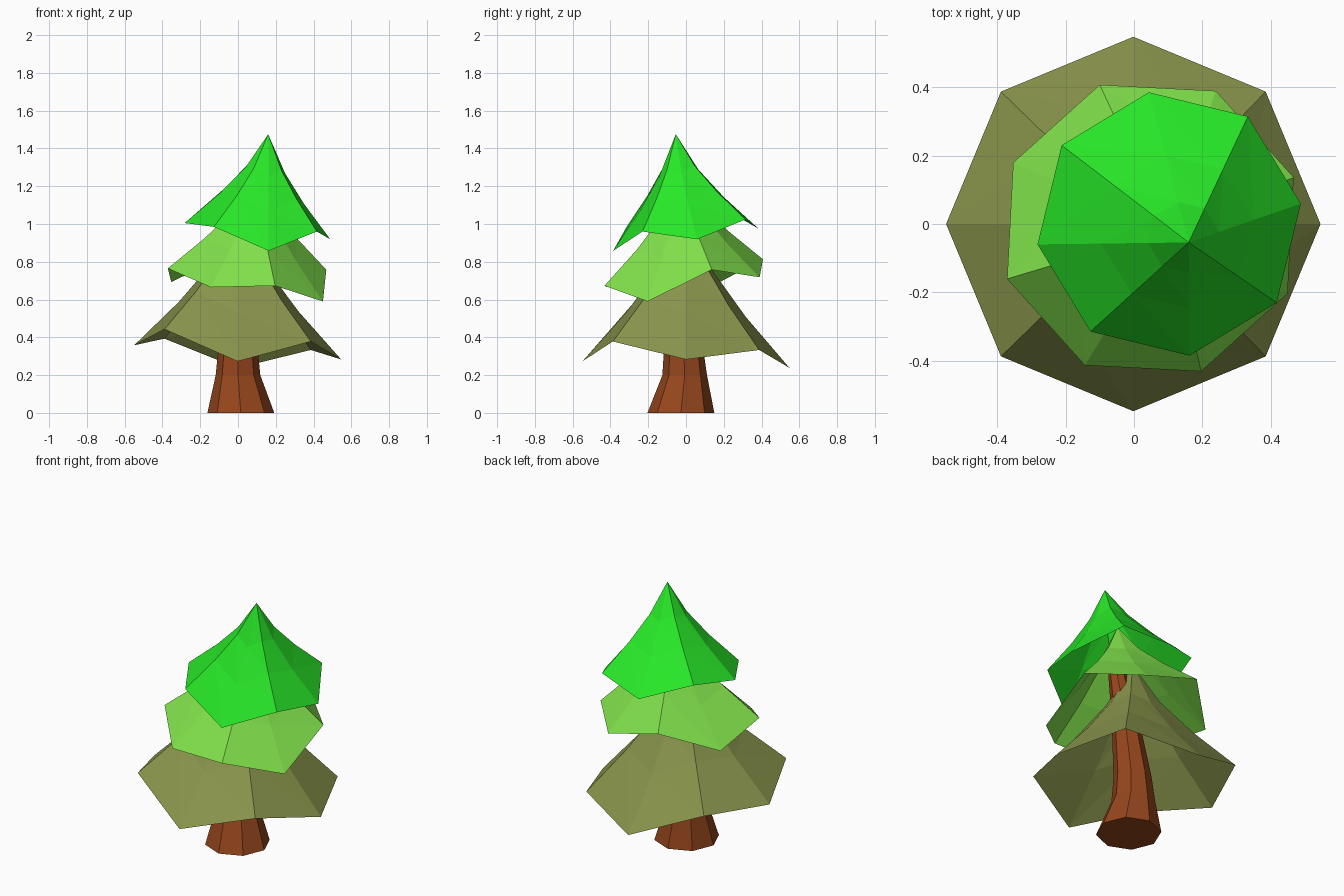
import bpy, bmesh
from math import cos, sin, radians, tau
from mathutils import Vector

cube = bpy.data.objects.get("Cube")
if cube:
    bpy.data.objects.remove(cube, do_unlink=True)


def make_material(name, rgb):
    mat = bpy.data.materials.new(name)
    mat.use_nodes = True
    color = (*rgb, 1)
    mat.diffuse_color = color
    for node in mat.node_tree.nodes:
        if node.type == "BSDF_PRINCIPLED":
            node.inputs["Base Color"].default_value = color
            node.inputs["Roughness"].default_value = 0.9
    return mat


def finish(bm, name, mat):
    mesh = bpy.data.meshes.new(name)
    bm.to_mesh(mesh)
    bm.free()
    mesh.materials.append(mat)
    obj = bpy.data.objects.new(name, mesh)
    bpy.context.collection.objects.link(obj)
    return obj


def bridge(bm, upper, lower):
    """Join two rings with faces that point outward."""
    count = len(upper)
    for i in range(count):
        j = (i + 1) % count
        bm.faces.new((upper[i], lower[i], lower[j], upper[j]))


# Concave bough profile: distance out from the apex, share of the drop
BOUGH_PROFILE = ((0.27, 0.37), (0.58, 0.665), (1, 1))


def foliage_tier(name, mat, center, radius, turn, apex, rim_heights):
    """Open, sagging cone with an uneven rim."""
    bm = bmesh.new()
    tip = Vector(apex)
    sides = len(rim_heights)
    rim = []
    for i, z in enumerate(rim_heights):
        a = radians(turn) + tau * i / sides
        rim.append(Vector((center[0] + radius * cos(a),
                           center[1] + radius * sin(a), z)))
    rings = []
    for out, drop in BOUGH_PROFILE:
        ring = []
        for p in rim:
            co = tip.lerp(p, out)
            co.z = tip.z + (p.z - tip.z) * drop
            ring.append(bm.verts.new(co))
        rings.append(ring)
    top = bm.verts.new(tip)
    for i in range(sides):
        bm.faces.new((top, rings[0][i], rings[0][(i + 1) % sides]))
    for upper, lower in zip(rings, rings[1:]):
        bridge(bm, upper, lower)
    bmesh.ops.triangulate(bm, faces=bm.faces[:], quad_method="FIXED")
    return finish(bm, name, mat)


def tapered_trunk(name, mat, stations, sides):
    """Leaning, flared trunk through (x, y, z, radius) stations."""
    bm = bmesh.new()
    rings = []
    for x, y, z, r in stations:
        rings.append([bm.verts.new((x + r * cos(tau * i / sides),
                                    y + r * sin(tau * i / sides), z))
                      for i in range(sides)])
    for lower, upper in zip(rings, rings[1:]):
        bridge(bm, upper, lower)
    bm.faces.new(rings[0][::-1])
    bm.faces.new(rings[-1])
    return finish(bm, name, mat)


bark = make_material("bark brown", (0.3, 0.061, 0.012))
olive = make_material("olive green", (0.248, 0.295, 0.071))
lime = make_material("lime green", (0.22, 0.76, 0.071))
bright = make_material("bright green", (0.021, 0.8, 0.021))

# Trunk, flared at the root and leaning toward the crown
tapered_trunk("trunk", bark, (
    (0.015, -0.027, 0, 0.177),
    (0, -0.007, 0.2, 0.118),
    (0, -0.013, 0.35, 0.103),
    (0.045, -0.02, 0.7, 0.073),
    (0.09, -0.03, 0.95, 0.05),
    (0.1, -0.03, 1.08, 0.03)), 8)

# Three foliage tiers; rim heights run counterclockwise from +x
foliage_tier("lower_foliage", olive, (-0.002, 0), 0.548, 0, (0.01, 0, 1.04),
             (0.283, 0.333, 0.238, 0.393, 0.358, 0.443, 0.273, 0.378))
foliage_tier("middle_foliage", lime, (0.048, -0.012), 0.445, 19.5,
             (0.1, -0.02, 1.25),
             (0.758, 0.718, 0.813, 0.693, 0.765, 0.665, 0.673, 0.59))
foliage_tier("upper_foliage", bright, (0.103, 0), 0.39, 8.8,
             (0.16, -0.054, 1.475),
             (0.919, 1.024, 0.974, 1.065, 1.005, 0.985, 0.858, 0.96))
